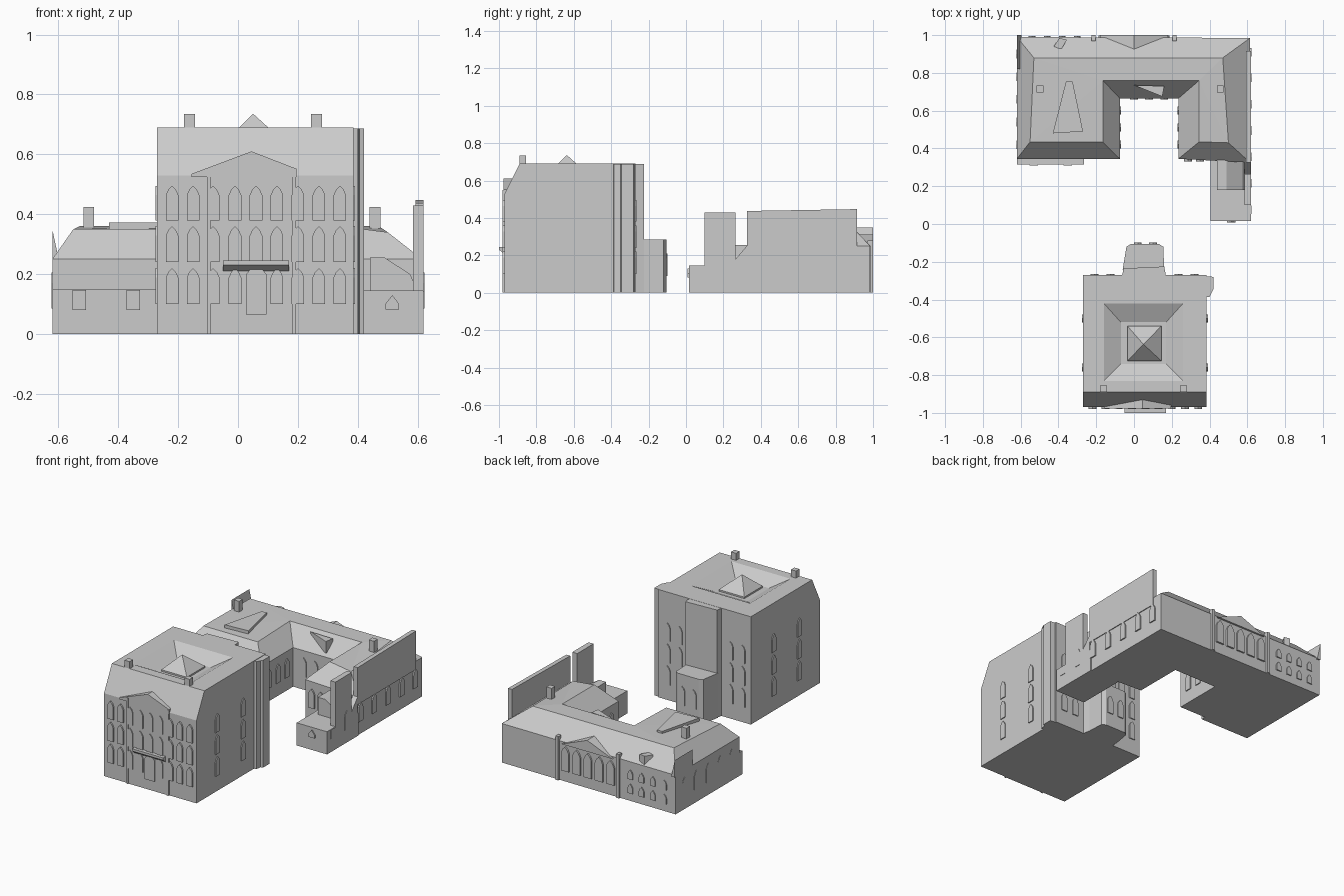
import bpy, bmesh


def finish(name, bm):
    bmesh.ops.recalc_face_normals(bm, faces=bm.faces)
    me = bpy.data.meshes.new(name)
    bm.to_mesh(me)
    bm.free()
    ob = bpy.data.objects.new(name, me)
    bpy.context.collection.objects.link(ob)
    return ob


def add_loft(bm, rings):
    loops = [[bm.verts.new(p) for p in r] for r in rings]
    n = len(loops[0])
    for a, b in zip(loops, loops[1:]):
        for i in range(n):
            j = (i + 1) % n
            bm.faces.new((a[i], a[j], b[j], b[i]))
    bm.faces.new(loops[0][::-1])
    bmesh.ops.triangulate(bm, faces=[bm.faces.new(loops[-1])])


def add_prism(bm, pts, axis, a, b):
    place = {'x': lambda u, v, t: (t, u, v),
             'y': lambda u, v, t: (u, t, v),
             'z': lambda u, v, t: (u, v, t)}[axis]
    add_loft(bm, [[place(u, v, t) for u, v in pts] for t in (a, b)])


def loft(name, rings):
    bm = bmesh.new()
    add_loft(bm, rings)
    return finish(name, bm)


def prism(name, pts, axis, a, b):
    bm = bmesh.new()
    add_prism(bm, pts, axis, a, b)
    return finish(name, bm)


def rect(x0, x1, y0, y1, z=None):
    pts = [(x0, y0), (x1, y0), (x1, y1), (x0, y1)]
    return pts if z is None else [(x, y, z) for x, y in pts]


def box(name, x0, x1, y0, y1, z0, z1):
    return prism(name, rect(x0, x1, y0, y1), 'z', z0, z1)


def windows(name, axis, wall, out, centres, rows, w=0.042, pointed=True):
    """Raised window panels on a wall; out is the signed projection."""
    bm = bmesh.new()
    for c in centres:
        for z0, z1 in rows:
            h = w / 2
            if pointed:
                s = z1 - w * 0.75
                pts = [(c - h, z0), (c + h, z0), (c + h, s), (c + h * .6, z1 - w * .3),
                       (c, z1), (c - h * .6, z1 - w * .3), (c - h, s)]
            else:
                pts = rect(c - h, c + h, z0, z1)
            add_prism(bm, pts, axis, wall - out, wall + out)
    return finish(name, bm)


FLOORS = [(0.10, 0.22), (0.24, 0.36), (0.38, 0.495)]

# Front block: sloped front roof, flat rim and sunken roof well
loft("tower_body", [
    rect(-0.27, 0.385, -0.97, -0.27, 0),
    rect(-0.27, 0.385, -0.97, -0.27, 0.53),
    rect(-0.27, 0.385, -0.89, -0.27, 0.69),
    rect(-0.16, 0.26, -0.83, -0.42, 0.69),
    rect(-0.07, 0.17, -0.74, -0.52, 0.64)])
loft("roof_lantern", [
    rect(-0.035, 0.145, -0.725, -0.54, 0.63),
    rect(-0.035, 0.145, -0.725, -0.54, 0.65),
    rect(0.049, 0.051, -0.638, -0.636, 0.735)])
for i, x in enumerate((-0.162, 0.262)):
    box(f"tower_chimney_{i}", x - .018, x + .018, -0.89, -0.855, 0.66, 0.735)

# Front facade: pediment, centre bay, balcony, door
prism("pediment", [(-0.155, 0.525), (0.195, 0.525), (0.195, 0.552), (0.045, 0.61), (-0.155, 0.535)],
      'y', -0.977, -0.90)
box("centre_bay", -0.098, 0.187, -0.974, -0.95, 0, 0.54)
for i, x in enumerate((-0.098, 0.187)):
    box(f"bay_pilaster_{i}", x - .006, x + .006, -0.98, -0.95, 0, 0.55)
prism("balcony", [(-0.95, 0.21), (-0.975, 0.21), (-1.0, 0.23), (-1.0, 0.245), (-0.95, 0.245)],
      'x', -0.05, 0.17)
prism("front_door", [(0.027, 0.065), (0.095, 0.065), (0.095, 0.2), (0.08, 0.217), (0.042, 0.217), (0.027, 0.2)],
      'y', -0.982, -0.95)
cols = [-0.22, -0.15, -0.083, -0.01, 0.06, 0.13, 0.2, 0.27, 0.34]
windows("front_windows_upper", 'y', -0.97, -0.01, cols, FLOORS[1:])
windows("front_windows_ground", 'y', -0.97, -0.01, [c for c in cols if c != 0.06], FLOORS[:1])

# Tower sides and rear
windows("tower_left_windows", 'x', -0.27, -0.006, (-0.76, -0.5), FLOORS)
windows("tower_right_windows", 'x', 0.385, 0.006, (-0.76, -0.5), FLOORS)
windows("tower_rear_windows", 'y', -0.27, 0.006, (-0.21, -0.125, 0.235, 0.32), FLOORS)
prism("corner_buttress", [(0.37, -0.39), (0.4, -0.385), (0.405, -0.35), (0.42, -0.345),
                          (0.42, -0.28), (0.37, -0.275)], 'z', 0, 0.687)
prism("rear_bay", [(-0.065, -0.28), (0.17, -0.28), (0.16, -0.225), (-0.055, -0.235)], 'z', 0, 0.689)
prism("rear_annex", [(-0.06, -0.24), (0.16, -0.24), (0.155, -0.12), (0.13, -0.105),
                     (-0.015, -0.105), (-0.04, -0.12)], 'z', 0, 0.285)
windows("annex_windows", 'y', -0.105, 0.006, (0.02, 0.1), [(0.09, 0.21)])

# U-shaped rear building: walls, eaves and hipped flat-topped roof
outer = [(-.62, .345), (-.075, .345), (-.075, .665), (.235, .665),
         (.235, .345), (.615, .325), (.615, .985), (-.62, .99)]
ridge = [(-.55, .435, .35), (-.165, .435, .35), (-.165, .76, .36), (.345, .76, .36),
         (.345, .435, .36), (.5, .43, .34), (.47, .88, .36), (-.53, .88, .36)]
loft("courtyard_building", [[(x, y, 0) for x, y in outer],
                            [(x, y, 0.25) for x, y in outer], ridge])
for i, x in enumerate((-0.498, 0.457)):
    box(f"wing_chimney_{i}", x - .018, x + .018, 0.697, 0.733, 0.32, 0.425)

# Roof lights and dormers
prism("roof_light", [(-.43, .48), (-.27, .49), (-.325, .755), (-.36, .755)], 'z', 0.34, 0.372)
prism("courtyard_dormer", [(0, .735), (.15, .675), (.16, .73)], 'z', 0.27, 0.345)
prism("rear_dormer", [(-.425, .94), (-.385, .925), (-.355, .975), (-.395, .985)], 'z', 0.25, 0.31)
prism("rear_gable", [(-.18, .24), (.18, .24), (0, .312)], 'y', 0.90, 1.0)
prism("corner_gable", [(-.62, .24), (-.595, .24), (-.605, .28), (-.62, .35)], 'y', 0.82, 1.0)

# Right parapet walls and low front annex
prism("parapet_wall", [(.325, .2), (.915, .2), (.915, .447), (.325, .437)], 'x', 0.592, 0.62)
prism("parapet_pier", [(.1, 0), (.325, 0), (.325, .25), (.265, .18), (.265, .43), (.1, .43)],
      'x', 0.585, 0.62)
box("front_annex", 0.405, 0.62, 0.015, 0.335, 0, 0.145)
prism("annex_upper", [(.44, .14), (.6, .14), (.575, .2), (.49, .255), (.44, .255)], 'y', 0.18, 0.34)
prism("annex_window", [(.493, .082), (.537, .082), (.537, .102), (.515, .13), (.493, .102)],
      'y', 0.008, 0.03)
box("left_porch", -0.62, -0.265, 0.315, 0.36, 0, 0.15)
windows("porch_windows", 'y', 0.315, -0.006, (-0.53, -0.35), [(0.08, 0.147)], 0.045, False)

# Rear building windows
LOW = [(0.085, 0.205)]
windows("right_windows", 'x', 0.615, 0.008, (0.215, 0.355, 0.495, 0.635, 0.775, 0.91), LOW, 0.045)
windows("right_annex_window", 'x', 0.615, 0.008, (0.075,), [(0.085, 0.143)], 0.045, False)
windows("left_windows", 'x', -0.615, -0.007, (0.42, 0.54, 0.66, 0.78, 0.9), LOW, 0.045)
windows("left_wing_court_windows", 'x', -0.075, 0.006, (0.42, 0.51, 0.6), LOW)
windows("right_wing_court_windows", 'x', 0.235, -0.006, (0.42, 0.51, 0.6), LOW)
windows("court_rear_windows", 'y', 0.665, -0.006, (0, 0.08, 0.16), LOW)
windows("right_wing_front_windows", 'y', 0.342, -0.01, (0.285, 0.35), LOW)
windows("rear_centre_windows", 'y', 0.988, 0.01, (-0.16, -0.08, 0, 0.08, 0.16), [(0.07, 0.225)], 0.055)
windows("rear_side_windows", 'y', 0.988, 0.008, (-0.3, -0.38, -0.46, -0.54),
        [(0.05, 0.11), (0.14, 0.2)], 0.035)
for i, x in enumerate((-0.215, 0.215)):
    box(f"rear_pilaster_{i}", x - .01, x + .01, 0.97, 1.0, 0, 0.28)
